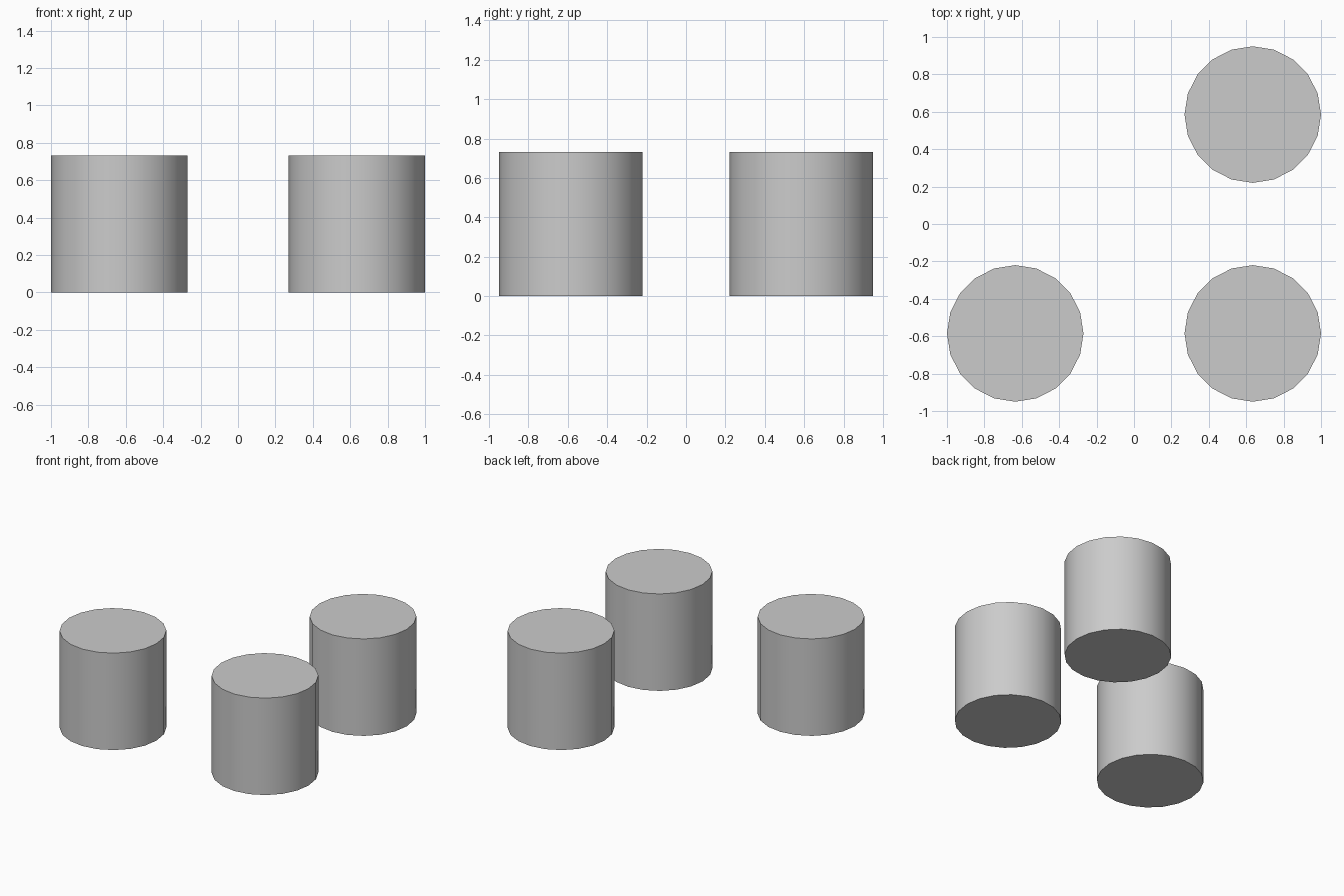
import bpy
import math

if "Cube" in bpy.data.objects:
    bpy.data.objects.remove(bpy.data.objects["Cube"])

RADIUS, HEIGHT = 0.365, 0.732
X, Y = 0.635, 0.585


def cylinder(name, x, y):
    bpy.ops.mesh.primitive_cylinder_add(
        vertices=20, radius=RADIUS, depth=HEIGHT, location=(x, y, HEIGHT / 2))
    obj = bpy.context.object
    obj.name = name
    bpy.ops.object.shade_smooth_by_angle(angle=math.radians(30))
    return obj


# Three matching cylinders on three corners of a rectangle
cylinder("front_left_cylinder", -X, -Y)
cylinder("front_right_cylinder", X, -Y)
cylinder("back_right_cylinder", X, Y)
